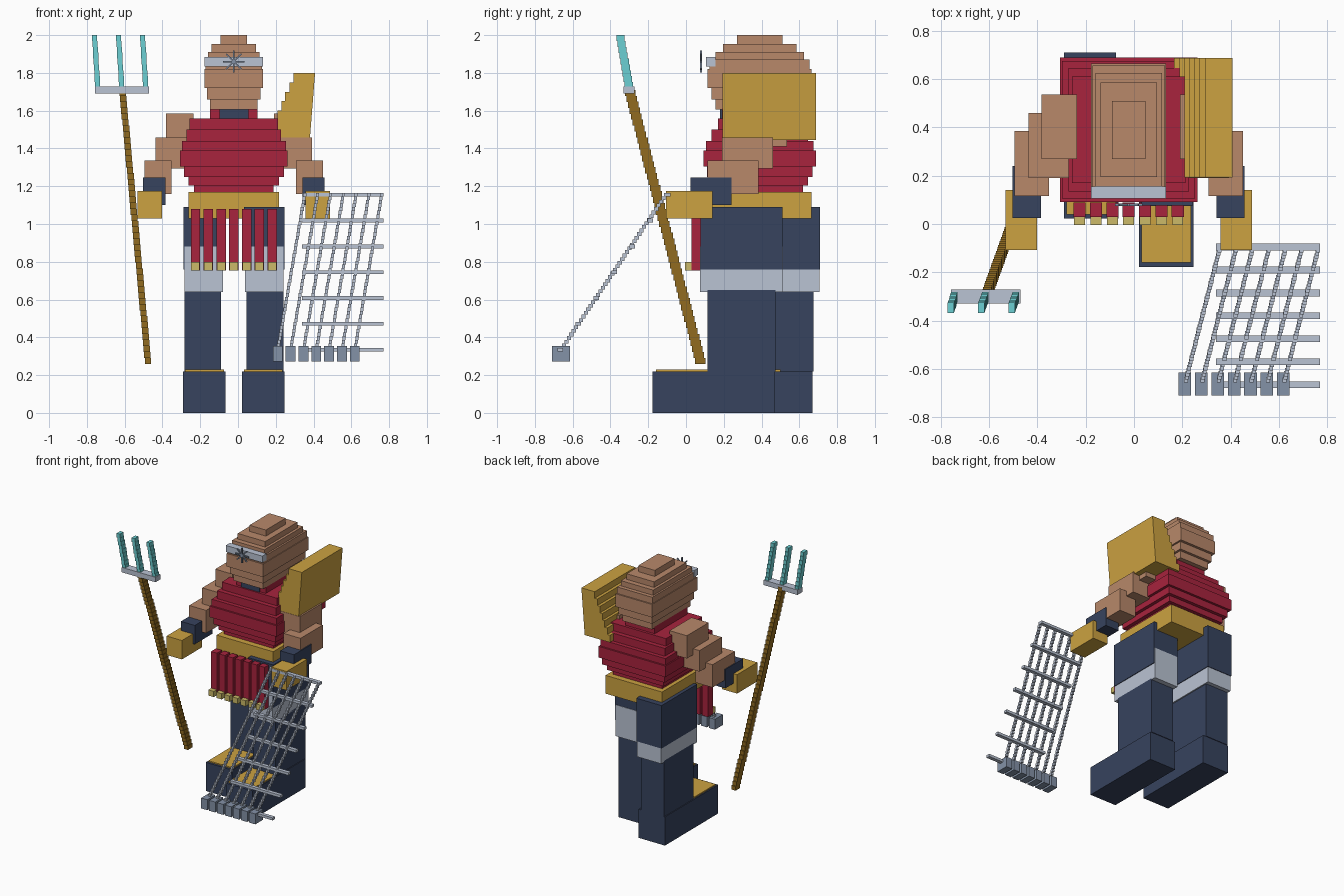
import bpy, bmesh, math
from mathutils import Vector, Matrix

cube = bpy.data.objects.get("Cube")
if cube:
    bpy.data.objects.remove(cube, do_unlink=True)

CX, CY = -0.022, 0.39   # body centre line


def material(name, r, g, b):
    lin = [((c / 255 + 0.055) / 1.055) ** 2.4 for c in (r, g, b)] + [1]
    m = bpy.data.materials.new(name)
    m.use_nodes = True
    m.diffuse_color = lin
    m.node_tree.nodes["Principled BSDF"].inputs["Base Color"].default_value = lin
    return m


navy = material("navy", 55, 67, 94)
gold = material("gold", 204, 162, 65)
skin = material("skin", 184, 136, 106)
red = material("red", 168, 35, 61)
silver = material("silver", 186, 195, 211)
steel = material("steel", 132, 146, 167)
teal = material("teal", 108, 208, 211)
wood = material("wood", 145, 107, 32)
pale = material("pale gold", 204, 186, 104)


def finish(name, bm, mat):
    mesh = bpy.data.meshes.new(name)
    bmesh.ops.recalc_face_normals(bm, faces=bm.faces)
    bm.to_mesh(mesh)
    bm.free()
    mesh.materials.append(mat)
    ob = bpy.data.objects.new(name, mesh)
    bpy.context.collection.objects.link(ob)
    return ob


def add_box(bm, centre, size, turn=None):
    mat = Matrix.Translation(centre) @ (turn or Matrix()) @ Matrix.Diagonal((*size, 1))
    bmesh.ops.create_cube(bm, size=1, matrix=mat)


def box(name, mat, x, y, z):
    bm = bmesh.new()
    spans = (x, y, z)
    add_box(bm, [(a + b) / 2 for a, b in spans], [abs(b - a) for a, b in spans])
    return finish(name, bm, mat)


def layers(name, mat, z, rows):
    """Stack of centred slabs; each row is (top, half width, half depth)."""
    bm = bmesh.new()
    for top, hx, hy in rows:
        add_box(bm, (CX, CY, (z + top) / 2), (2 * hx, 2 * hy, top - z))
        z = top
    return finish(name, bm, mat)


def stepped_rod(bm, start, end, wx, wy, count):
    """Rod made of small shifted blocks."""
    a, b = Vector(start), Vector(end)
    h = abs(b.z - a.z) / count
    for i in range(count):
        add_box(bm, a.lerp(b, (i + 0.5) / count), (wx, wy, h * 1.02))


# Legs: the left leg steps forward
for side, label, dy in ((1, "left", 0), (-1, "right", 0.2)):
    def span(inner, outer):
        return CX + side * inner, CX + side * outer
    back = 0.513 if side > 0 else 0.506
    box(label + "_boot", navy, span(0.043, 0.268), (-0.177 + dy, 0.47 + dy), (0, 0.22))
    box(label + "_boot_top", gold, span(0.053, 0.258), (-0.16 + dy, 0.3 + dy), (0.22, 0.229))
    box(label + "_shin", navy, span(0.068, 0.262), (0.115 + dy, 0.475 + dy), (0.22, 0.65))
    box(label + "_thigh", navy, span(0.053, 0.267), (0.077 + dy, 0.51 + dy), (0.76, 1.09))
    box(label + "_knee_guard", silver, span(0.058, 0.262), (0.074 + dy, back + dy), (0.64, 0.88))

# Arms
for side, label in ((1, "left"), (-1, "right")):
    for part, mat, x, y, z in (
            ("shoulder", skin, (0.213, 0.36), (0.27, 0.535), (1.41, 1.585)),
            ("upper_arm", skin, (0.25, 0.415), (0.19, 0.46), (1.295, 1.457)),
            ("forearm", skin, (0.33, 0.473), (0.115, 0.385), (1.16, 1.335)),
            ("cuff", navy, (0.363, 0.48), (0.025, 0.24), (1.1, 1.245)),
            ("hand", gold, (0.38, 0.51), (-0.107, 0.14), (1.03, 1.175))):
        box(label + "_" + part, mat, [CX + side * v for v in x], y, z)

# Torso
layers("belt", gold, 1.03, [(1.17, 0.24, 0.275)])
layers("chest", red, 1.17, [
    (1.205, 0.21, 0.23), (1.25, 0.24, 0.255), (1.305, 0.265, 0.28),
    (1.39, 0.285, 0.298), (1.44, 0.275, 0.285), (1.5, 0.25, 0.255),
    (1.558, 0.235, 0.22), (1.612, 0.125, 0.2)])
box("neck_guard", navy, (CX - 0.077, CX + 0.077), (0.18, 0.3), (1.555, 1.61))

# Head
layers("head", skin, 1.605, [
    (1.66, 0.125, 0.235), (1.72, 0.142, 0.255), (1.82, 0.155, 0.275),
    (1.87, 0.15, 0.265), (1.91, 0.137, 0.235), (1.953, 0.117, 0.195),
    (2.0, 0.07, 0.12)])
box("visor", silver, (CX - 0.155, CX + 0.155), (0.105, 0.155), (1.835, 1.885))
bm = bmesh.new()
for i in range(4):
    add_box(bm, (CX, 0.08, 1.86), (0.115, 0.01, 0.008), Matrix.Rotation(i * math.pi / 4, 4, 'Y'))
finish("visor_star", bm, steel)

# Shoulder plate: stepped profile extruded in depth
profile = [(0.165, 1.445), (0.38, 1.445), (0.408, 1.8)]
xs = (0.295, 0.272, 0.25, 0.23, 0.21, 0.188)
for i, x in enumerate(xs):
    profile += [(x, 1.8 - 0.05 * i), (x, 1.75 - 0.05 * i)]
profile.append((0.165, 1.5))
bm = bmesh.new()
face = bm.faces.new([bm.verts.new((x, 0.192, z)) for x, z in profile])
ext = bmesh.ops.extrude_face_region(bm, geom=[face])
bmesh.ops.translate(bm, vec=(0, 0.495, 0),
                    verts=[v for v in ext["geom"] if isinstance(v, bmesh.types.BMVert)])
finish("shoulder_plate", bm, gold)

# Skirt strips with tips
strips, tips = bmesh.new(), bmesh.new()
for i in range(-3, 4):
    x = CX + i * 0.0677
    add_box(strips, (x, 0.06, 0.917), (0.05, 0.06, 0.325))
    add_box(tips, (x, 0.02, 0.777), (0.045, 0.05, 0.044))
finish("skirt_strips", strips, red)
finish("skirt_tips", tips, pale)

# Trident
bm = bmesh.new()
stepped_rod(bm, (-0.475, 0.08, 0.26), (-0.612, -0.3, 1.71), 0.034, 0.055, 46)
finish("trident_shaft", bm, wood)
box("trident_crossbar", silver, (-0.757, -0.47), (-0.33, -0.272), (1.69, 1.728))
bm = bmesh.new()
for x in (-0.742, -0.615, -0.488):
    stepped_rod(bm, (x, -0.3, 1.72), (x - 0.018, -0.35, 2.0), 0.027, 0.044, 9)
finish("trident_prongs", bm, teal)

# Net with weights
cords, bars, weights = bmesh.new(), bmesh.new(), bmesh.new()
for i in range(7):
    x = 0.21 + 0.068 * i
    stepped_rod(cords, (x, -0.665, 0.33), (x + 0.145, -0.1, 1.165), 0.016, 0.022, 44)
    add_box(weights, (x, -0.662, 0.313), (0.052, 0.096, 0.08))
    add_box(bars, (0.555, -0.095 - 0.095 * i, 1.155 - 0.1367 * i), (0.43, 0.028, 0.02))
finish("net_cords", cords, silver)
finish("net_bars", bars, silver)
finish("net_weights", weights, steel)
